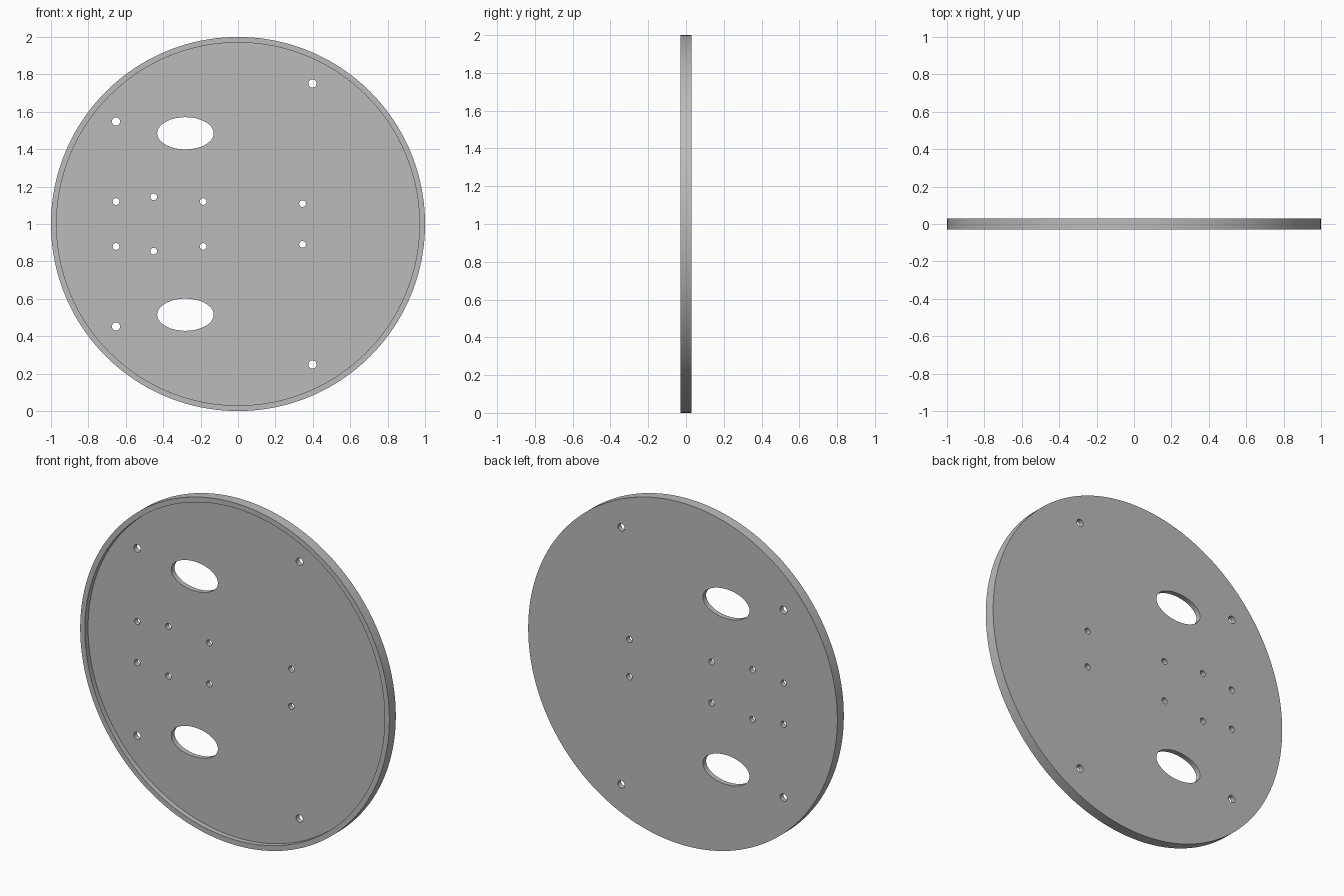
import bpy, bmesh, math
from mathutils import Matrix

cube = bpy.data.objects.get("Cube")
if cube:
    bpy.data.objects.remove(cube, do_unlink=True)

RADIUS, RIM, HALF, CENTRE = 1.0, 0.03, 0.03, 1.0


def add_cylinder(bm, x, z, rx, rz, y0, y1, sides):
    """Elliptical cylinder running along y from y0 to y1."""
    place = (Matrix.Translation((x, (y0 + y1) / 2, z))
             @ Matrix.Diagonal((rx, 1, rz, 1))
             @ Matrix.Rotation(math.pi / 2, 4, 'X'))
    bmesh.ops.create_cone(bm, cap_ends=True, segments=sides, radius1=1,
                          radius2=1, depth=y1 - y0, matrix=place)


def make_object(name, bm):
    mesh = bpy.data.meshes.new(name)
    bmesh.ops.recalc_face_normals(bm, faces=bm.faces)
    bm.to_mesh(mesh)
    bm.free()
    obj = bpy.data.objects.new(name, mesh)
    bpy.context.collection.objects.link(obj)
    return obj


def cut(target, cutter):
    mod = target.modifiers.new(cutter.name, 'BOOLEAN')
    mod.operation = 'DIFFERENCE'
    mod.solver = 'EXACT'
    mod.object = cutter
    bpy.context.view_layer.objects.active = target
    bpy.ops.object.modifier_apply(modifier=mod.name)
    bpy.data.objects.remove(cutter, do_unlink=True)


# Round plate
bm = bmesh.new()
add_cylinder(bm, 0, CENTRE, RADIUS, RADIUS, -HALF, HALF, 160)
plate = make_object("round_plate", bm)

# Shallow recess in the front, leaving a thin raised rim
bm = bmesh.new()
inner = RADIUS - RIM
add_cylinder(bm, 0, CENTRE, inner, inner, -0.1, 0, 160)
cut(plate, make_object("recess_cutter", bm))

# Through holes, as x, height from the centre, half width, half height;
# each is repeated above and below the centre
holes = [
    (-0.281, 0.485, 0.151, 0.086),   # oval openings
    (-0.652, 0.548, 0.022, 0.022),   # large screw holes
    (0.398, 0.751, 0.022, 0.022),
    (-0.652, 0.12, 0.018, 0.018),    # small screw holes
    (-0.451, 0.145, 0.018, 0.018),
    (-0.186, 0.12, 0.018, 0.018),
    (0.345, 0.109, 0.018, 0.018),
]
bm = bmesh.new()
for x, dz, rx, rz in holes:
    for side in (1, -1):
        add_cylinder(bm, x, CENTRE + side * dz, rx, rz, -0.1, 0.1,
                     64 if rx > 0.1 else 24)
cut(plate, make_object("hole_cutter", bm))

# Plain grey material
grey = bpy.data.materials.new("plain_grey")
grey.use_nodes = True
colour = (0.5, 0.5, 0.5, 1)
grey.diffuse_color = colour
grey.node_tree.nodes["Principled BSDF"].inputs["Base Color"].default_value = colour
plate.data.materials.clear()
plate.data.materials.append(grey)

# Smooth walls with sharp rims
bpy.ops.object.select_all(action='DESELECT')
plate.select_set(True)
bpy.context.view_layer.objects.active = plate
bpy.ops.object.shade_smooth_by_angle(angle=math.radians(30))
